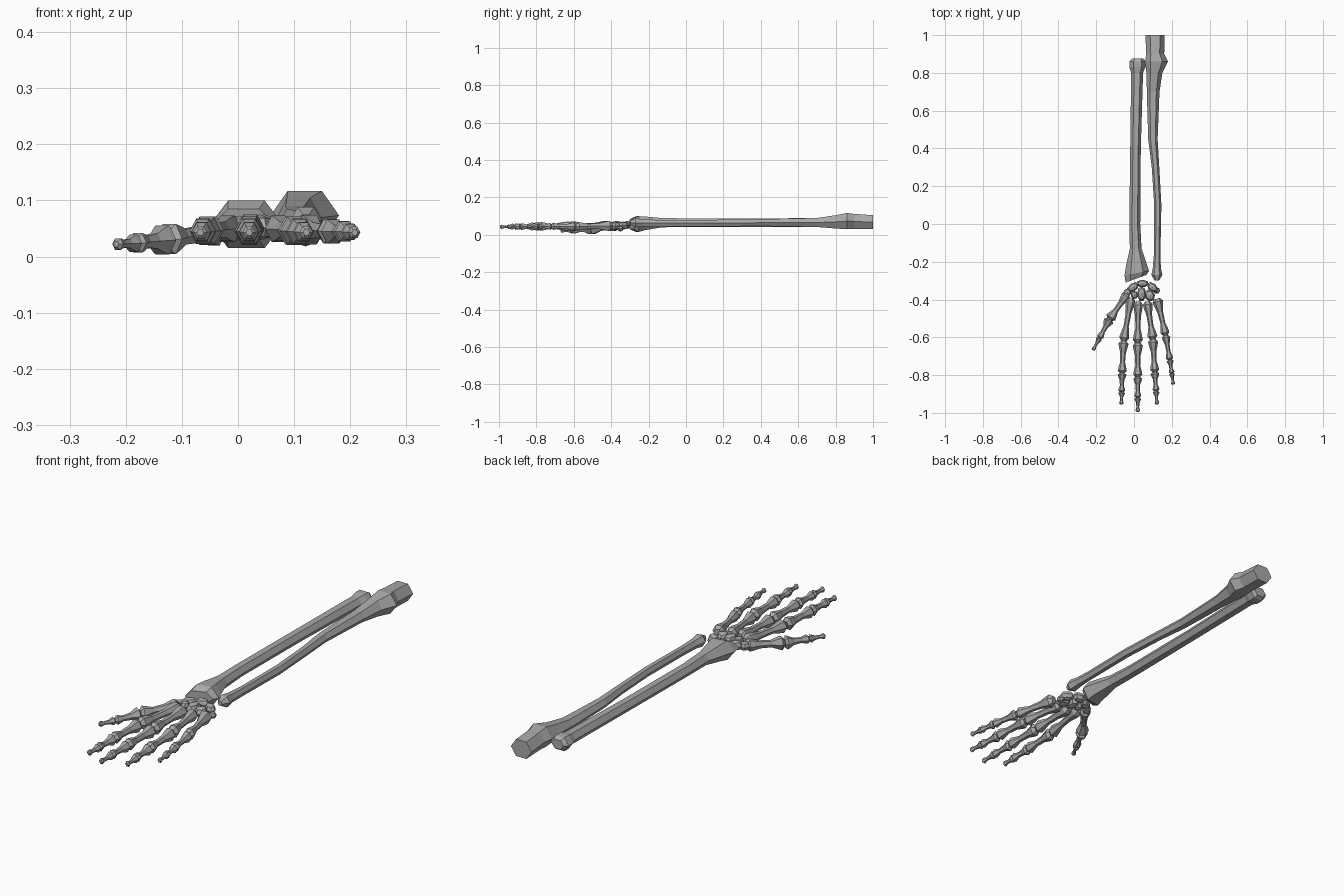
import bpy, bmesh, math
from mathutils import Vector, Matrix

bone_mat = bpy.data.materials.new("bone_grey")
bone_mat.diffuse_color = (0.4, 0.4, 0.4, 1)
UP = Vector((0, 0, 1))


def finish(bm, name):
    bmesh.ops.recalc_face_normals(bm, faces=bm.faces)
    me = bpy.data.meshes.new(name)
    bm.to_mesh(me)
    bm.free()
    me.materials.append(bone_mat)
    ob = bpy.data.objects.new(name, me)
    bpy.context.collection.objects.link(ob)


def loft(bm, rings, side, slant=None, n=6):
    """Skin n-sided rings of (centre, half width, half height)."""
    loops = []
    for i, (c, w, h) in enumerate(rings):
        s = slant[i] if slant else Vector()
        loop = []
        for k in range(n):
            a = 2 * math.pi * k / n
            h_k = math.sin(a) / math.sin(math.pi / 3) if n == 6 else math.sin(a)
            loop.append(bm.verts.new(c + (side * w + s) * math.cos(a) + UP * h * h_k))
        loops.append(loop)
    for a, b in zip(loops, loops[1:]):
        for k in range(n):
            bm.faces.new((a[k], a[(k + 1) % n], b[(k + 1) % n], b[k]))
    bm.faces.new(loops[0])
    bm.faces.new(loops[-1])


def long_bone(name, rows):
    """Rows: y, x left, x right, z low, z high, end slant in y."""
    bm = bmesh.new()
    rings = [(Vector(((l + r) / 2, y, (lo + hi) / 2)), (r - l) / 2, (hi - lo) / 2)
             for y, l, r, lo, hi, s in rows]
    loft(bm, rings, Vector((1, 0, 0)), [Vector((0, row[5], 0)) for row in rows])
    finish(bm, name)


# Forearm bones
long_bone("radius", [
    (0.875, -0.01, 0.05, 0.045, 0.085, 0), (0.86, -0.025, 0.062, 0.035, 0.095, 0),
    (0.83, -0.025, 0.06, 0.035, 0.095, 0), (0.80, -0.015, 0.048, 0.042, 0.09, 0),
    (0.40, -0.02, 0.036, 0.043, 0.088, 0), (0.0, -0.025, 0.033, 0.043, 0.088, 0),
    (-0.13, -0.022, 0.04, 0.04, 0.09, 0), (-0.22, -0.042, 0.07, 0.025, 0.098, 0),
    (-0.26, -0.05, 0.08, 0.015, 0.10, 0.012), (-0.29, -0.045, 0.065, 0.03, 0.085, 0.02)])
long_bone("ulna", [
    (1.0, 0.06, 0.162, 0.03, 0.105, 0), (0.90, 0.065, 0.16, 0.032, 0.112, 0),
    (0.86, 0.058, 0.18, 0.03, 0.117, 0), (0.80, 0.066, 0.15, 0.034, 0.105, 0),
    (0.70, 0.068, 0.135, 0.042, 0.09, 0), (0.45, 0.075, 0.125, 0.046, 0.085, 0),
    (0.30, 0.094, 0.134, 0.046, 0.082, 0), (0.10, 0.107, 0.145, 0.045, 0.08, 0),
    (-0.15, 0.106, 0.14, 0.045, 0.08, 0), (-0.23, 0.10, 0.142, 0.045, 0.083, 0),
    (-0.27, 0.092, 0.15, 0.04, 0.088, 0), (-0.30, 0.11, 0.132, 0.055, 0.075, 0)])

# Finger bones: swollen ends and a narrow waist
SHAPE = [(0.0, 0.55), (0.08, 0.95), (0.18, 0.85), (0.36, 0.56), (0.66, 0.5),
         (0.82, 0.8), (0.92, 0.95), (1.0, 0.5)]


def digit(name, joints, sizes):
    bm = bmesh.new()
    for a, b, ra, rb in zip(joints, joints[1:], sizes, sizes[1:]):
        a, b = Vector(a), Vector(b)
        side = (b - a).cross(UP).normalized()
        rings = []
        for t, f in SHAPE:
            r = (ra + (rb - ra) * t) * f
            rings.append((a.lerp(b, t), r, r * 0.95))
        loft(bm, rings, side)
    finish(bm, name)


SIZES = [0.026, 0.028, 0.025, 0.019, 0.012]
digit("index_finger", [(-0.015, -0.39, 0.05), (-0.055, -0.62, 0.046), (-0.063, -0.79, 0.045),
                       (-0.065, -0.89, 0.044), (-0.067, -0.955, 0.043)], SIZES)
digit("middle_finger", [(0.022, -0.41, 0.052), (0.02, -0.63, 0.046), (0.02, -0.81, 0.045),
                        (0.02, -0.92, 0.044), (0.02, -0.995, 0.043)], SIZES)
digit("ring_finger", [(0.07, -0.41, 0.05), (0.1, -0.61, 0.046), (0.11, -0.785, 0.045),
                      (0.117, -0.885, 0.044), (0.122, -0.955, 0.043)], SIZES)
digit("little_finger", [(0.122, -0.395, 0.048), (0.168, -0.59, 0.045), (0.19, -0.72, 0.045),
                        (0.2, -0.79, 0.044), (0.208, -0.85, 0.043)],
      [0.03, 0.024, 0.02, 0.016, 0.011])
digit("thumb", [(-0.035, -0.37, 0.045), (-0.13, -0.505, 0.03), (-0.183, -0.605, 0.024),
                (-0.217, -0.668, 0.022)], [0.026, 0.03, 0.018, 0.011])

# Wrist bones: small faceted lumps
WRIST = {
    "scaphoid": (-0.005, -0.335, 0.05, 0.036, 0.022, 0.022, 35),
    "lunate": (0.045, -0.315, 0.053, 0.034, 0.02, 0.022, 0),
    "triquetral": (0.098, -0.335, 0.05, 0.034, 0.022, 0.021, -40),
    "pisiform": (0.12, -0.352, 0.033, 0.018, 0.018, 0.015, 0),
    "trapezium": (-0.035, -0.362, 0.045, 0.024, 0.02, 0.02, 40),
    "trapezoid": (0.002, -0.375, 0.053, 0.02, 0.022, 0.02, 10),
    "capitate": (0.04, -0.37, 0.052, 0.024, 0.042, 0.023, 0),
    "hamate": (0.083, -0.378, 0.048, 0.028, 0.033, 0.023, 20),
}
for name, (x, y, z, sx, sy, sz, turn) in WRIST.items():
    bm = bmesh.new()
    m = (Matrix.Translation((x, y, z)) @ Matrix.Rotation(math.radians(turn), 4, 'Z')
         @ Matrix.Diagonal((sx, sy, sz, 1)))
    bmesh.ops.create_uvsphere(bm, u_segments=7, v_segments=4, radius=1, matrix=m)
    finish(bm, name)
